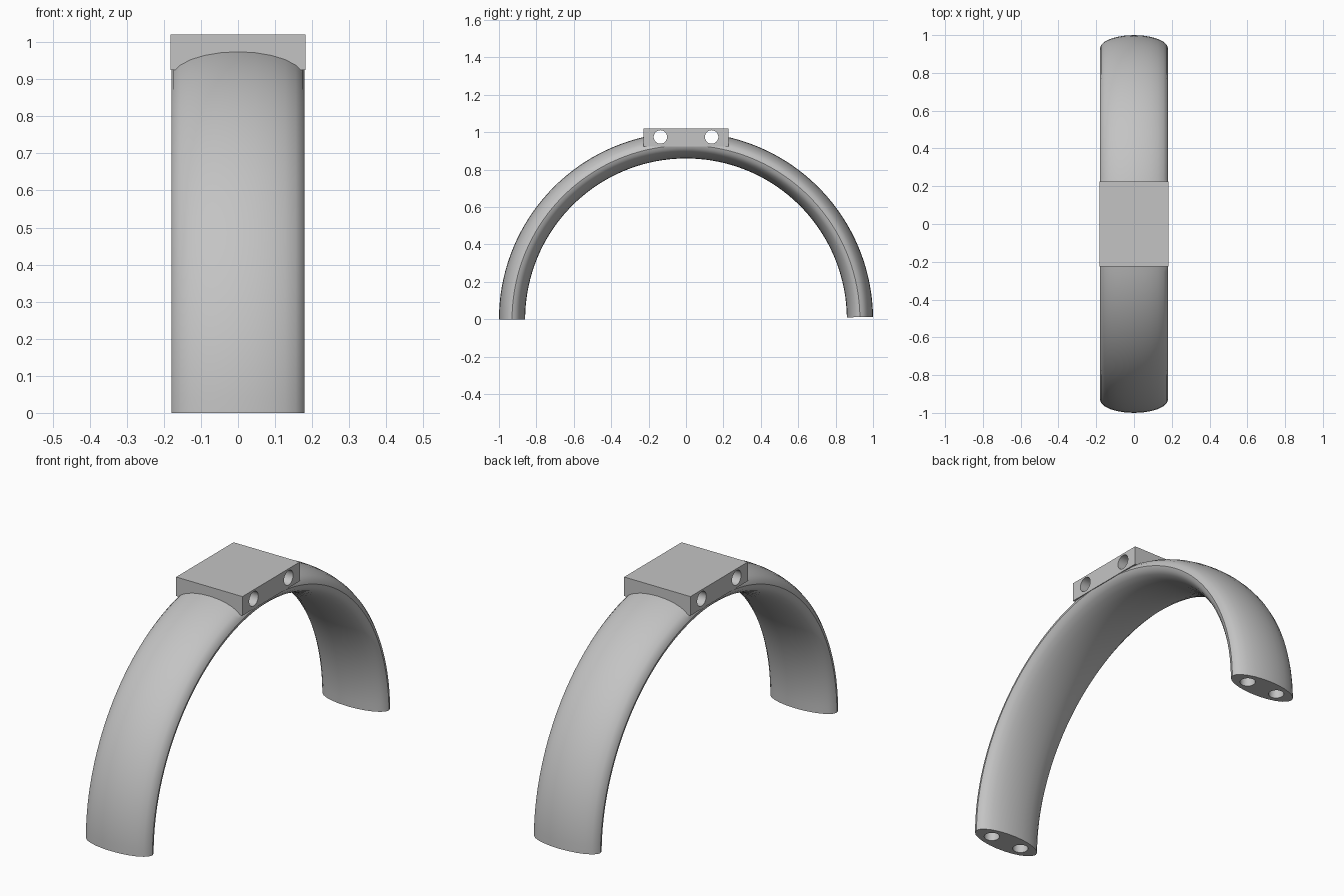
import bpy, bmesh
from math import sin, cos, pi, radians
from mathutils import Matrix

if "Cube" in bpy.data.objects:
    bpy.data.objects.remove(bpy.data.objects["Cube"], do_unlink=True)

GREY = (0.55, 0.55, 0.55, 1)
grey = bpy.data.materials.new("plain grey")
grey.use_nodes = True
grey.diffuse_color = GREY
grey.node_tree.nodes["Principled BSDF"].inputs["Base Color"].default_value = GREY


def add_object(name, bm):
    bmesh.ops.recalc_face_normals(bm, faces=bm.faces)
    mesh = bpy.data.meshes.new(name)
    bm.to_mesh(mesh)
    bm.free()
    mesh.materials.append(grey)
    obj = bpy.data.objects.new(name, mesh)
    bpy.context.collection.objects.link(obj)
    return obj


def add_cylinder(name, radius, depth, matrix):
    bm = bmesh.new()
    bmesh.ops.create_cone(bm, cap_ends=True, segments=24, radius1=radius,
                          radius2=radius, depth=depth, matrix=matrix)
    return add_object(name, bm)


def boolean(target, other, operation):
    # Apply one boolean and discard its helper
    mod = target.modifiers.new(operation.title(), 'BOOLEAN')
    mod.operation = operation
    mod.solver = 'EXACT'
    mod.object = other
    bpy.context.view_layer.objects.active = target
    bpy.ops.object.modifier_apply(modifier=mod.name)
    bpy.data.objects.remove(other, do_unlink=True)


# Arched band: an elliptical section swept around the x axis
SECTION, STEPS = 24, 72
MID, HALF_W, HALF_T = 0.93, 0.18, 0.07
START = radians(0.7)
bm = bmesh.new()
rings = []
for i in range(STEPS + 1):
    a = START + (pi - START) * i / STEPS
    ring = []
    for j in range(SECTION):
        t = 2 * pi * j / SECTION
        r = MID + HALF_T * sin(t)
        ring.append(bm.verts.new((HALF_W * cos(t), r * cos(a), r * sin(a))))
    rings.append(ring)
for p, q in zip(rings, rings[1:]):
    for j in range(SECTION):
        k = (j + 1) % SECTION
        bm.faces.new((p[j], p[k], q[k], q[j]))
bm.faces.new(rings[0])
bm.faces.new(rings[-1])
band = add_object("arched_band_with_block", bm)

# Mounting block on the crown
BOTTOM, TOP = 0.925, 1.02
bm = bmesh.new()
bmesh.ops.create_cube(bm, size=1, matrix=Matrix.Translation((0, 0, (BOTTOM + TOP) / 2))
                      @ Matrix.Diagonal((0.365, 0.452, TOP - BOTTOM, 1)))
boolean(band, add_object("mounting_block", bm), 'UNION')

# Cross holes through the block, and two sockets in each foot
for side in (-1, 1):
    turn = Matrix.Rotation(pi / 2, 4, 'Y')
    place = Matrix.Translation((0, side * 0.137, 0.975))
    boolean(band, add_cylinder("cross_hole", 0.036, 0.6, place @ turn), 'DIFFERENCE')
    for x in (-0.087, 0.087):
        place = Matrix.Translation((x, side * MID, 0.05))
        boolean(band, add_cylinder("foot_socket", 0.036, 0.2, place), 'DIFFERENCE')

# Smooth the curved surfaces, keep the block and hole rims crisp
bpy.ops.object.select_all(action='DESELECT')
band.select_set(True)
bpy.context.view_layer.objects.active = band
bpy.ops.object.shade_smooth_by_angle(angle=radians(30))
